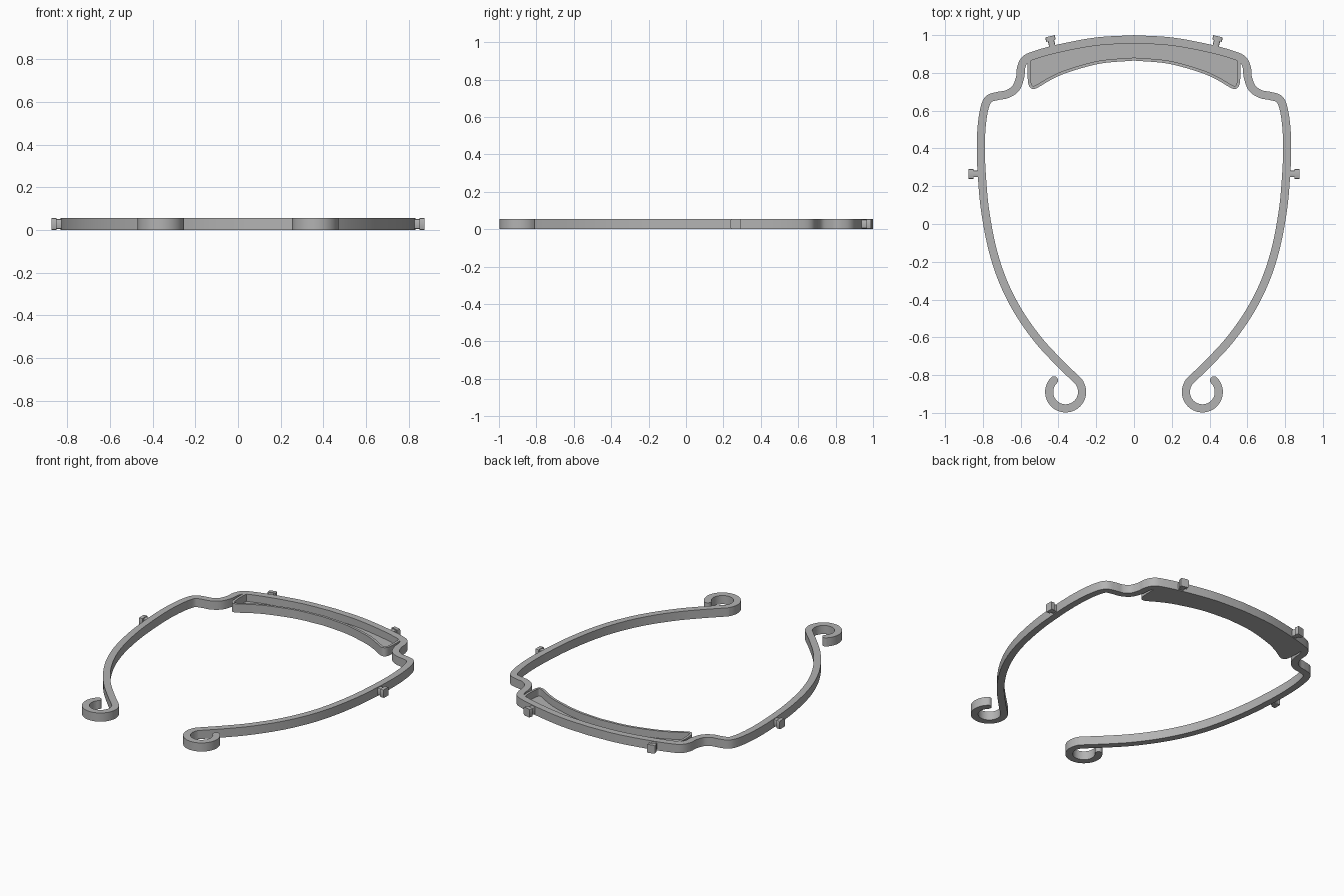
import bpy, bmesh
from math import sin, cos, pi, radians
from mathutils import Vector, Matrix

if "Cube" in bpy.data.objects:
    bpy.data.objects.remove(bpy.data.objects["Cube"])

HEIGHT = 0.056
BAND = 0.043    # width of the main band
WALL = 0.016    # width of the tray wall

grey = bpy.data.materials.new("plain grey")
grey.use_nodes = True
grey.diffuse_color = (0.45, 0.45, 0.45, 1)
grey.node_tree.nodes["Principled BSDF"].inputs["Base Color"].default_value = (0.45, 0.45, 0.45, 1)


def finish(name, bm):
    bmesh.ops.recalc_face_normals(bm, faces=bm.faces)
    mesh = bpy.data.meshes.new(name)
    bm.to_mesh(mesh)
    bm.free()
    obj = bpy.data.objects.new(name, mesh)
    bpy.context.collection.objects.link(obj)
    mesh.materials.append(grey)
    bpy.ops.object.select_all(action='DESELECT')
    obj.select_set(True)
    bpy.context.view_layer.objects.active = obj
    bpy.ops.object.shade_smooth_by_angle(angle=radians(35))
    return obj


def smooth_path(points, steps=6):
    """Smooth curve passing through every point."""
    p = [Vector(q) for q in points]
    p = [2 * p[0] - p[1]] + p + [2 * p[-1] - p[-2]]
    out = []
    for a, b, c, d in zip(p, p[1:], p[2:], p[3:]):
        for i in range(steps):
            t = i / steps
            out.append(0.5 * (2 * b + (c - a) * t + (2 * a - 5 * b + 4 * c - d) * t * t
                              + (3 * b - a - 3 * c + d) * t ** 3))
    return out + [p[-2]]


def mirrored(half):
    """Full path from a half that starts on the centre line."""
    return [Vector((-q.x, q.y)) for q in reversed(half[1:])] + half


def prism(name, outline, z0, z1):
    bm = bmesh.new()
    base = bm.faces.new([bm.verts.new((q.x, q.y, z0)) for q in outline])
    top = bmesh.ops.extrude_face_region(bm, geom=[base])["geom"]
    bmesh.ops.translate(bm, vec=(0, 0, z1 - z0),
                        verts=[v for v in top if isinstance(v, bmesh.types.BMVert)])
    bmesh.ops.triangulate(bm, faces=[f for f in bm.faces if len(f.verts) > 4])
    return finish(name, bm)


def ribbon(name, path, width, round_ends=False):
    """Upright strip of constant width along a flat path."""
    n = len(path)
    tang = [(path[min(i + 1, n - 1)] - path[max(i - 1, 0)]).normalized() for i in range(n)]
    rows = [(q, t, width / 2) for q, t in zip(path, tang)]
    if round_ends:
        r = width / 2
        arc = [(r * sin(k * pi / 12), r * cos(k * pi / 12)) for k in range(1, 6)]
        head = [(path[0] - tang[0] * d, tang[0], w) for d, w in reversed(arc)]
        tail = [(path[-1] + tang[-1] * d, tang[-1], w) for d, w in arc]
        rows = head + rows + tail
    bm = bmesh.new()
    rings = []
    for q, t, w in rows:
        side = Vector((-t.y, t.x)) * w
        rings.append([bm.verts.new((*(q + side * s), z))
                      for s, z in ((1, 0), (-1, 0), (-1, HEIGHT), (1, HEIGHT))])
    for a, b in zip(rings, rings[1:]):
        for i in range(4):
            j = (i + 1) % 4
            bm.faces.new((a[i], a[j], b[j], b[i]))
    bm.faces.new(rings[0])
    bm.faces.new(rings[-1])
    return finish(name, bm)


# Main band: bowed back, stepped shoulder, long arm, curled hook
back = [(0, 0.978), (0.2, 0.966), (0.4, 0.929), (0.53, 0.893)]
shoulder = [(0.578, 0.868), (0.598, 0.825), (0.602, 0.78), (0.625, 0.72),
            (0.67, 0.688), (0.72, 0.678), (0.768, 0.662), (0.791, 0.615)]
arm = [(0.806, 0.52), (0.811, 0.4), (0.805, 0.25), (0.788, 0.07), (0.75, -0.13),
       (0.695, -0.3), (0.615, -0.46), (0.51, -0.61), (0.4, -0.73)]
hook = [(0.362 + 0.087 * cos(radians(a)), -0.889 + 0.087 * sin(radians(a)))
        for a in range(135, 406, 15)]
half_band = smooth_path(back + shoulder + arm + hook)
ribbon("band", mirrored(half_band), BAND, round_ends=True)

# Tray: thin wall with rounded front corners, and a thin floor
front = [(0, 0.873), (0.18, 0.857), (0.35, 0.811), (0.44, 0.772), (0.505, 0.734)]
corner = [(0.533, 0.723), (0.55, 0.738), (0.556, 0.79), (0.556, 0.84), (0.548, 0.885)]
wall_path = mirrored(smooth_path(front + corner))
ribbon("tray_wall", wall_path, WALL)
back_path = mirrored(smooth_path(back))
prism("tray_floor", wall_path + back_path[::-1], 0, 0.009)


def peg(name, x, y, angle):
    """Small stud with a narrow stem and a wider head, pointing along angle."""
    bm = bmesh.new()
    for length, width, tall, start in ((0.036, 0.034, 0.046, -0.008), (0.024, 0.052, 0.054, 0.024)):
        place = Matrix.Translation((start + length / 2, 0, HEIGHT / 2))
        bmesh.ops.create_cube(bm, size=1, matrix=place @ Matrix.Diagonal((length, width, tall, 1)))
    edges = [e for e in bm.edges if abs(e.verts[0].co.x - e.verts[1].co.x) > 0.01]
    bmesh.ops.bevel(bm, geom=edges, offset=0.006, segments=2, affect='EDGES', profile=0.5)
    bmesh.ops.transform(bm, verts=bm.verts,
                        matrix=Matrix.Translation((x, y, 0)) @ Matrix.Rotation(angle, 4, 'Z'))
    finish(name, bm)


# Studs on the back and the arms
for side, label in ((1, "left"), (-1, "right")):
    peg("back_peg_" + label, side * 0.434, 0.947, pi / 2 - side * radians(13))
    peg("side_peg_" + label, side * 0.827, 0.265, 0 if side > 0 else pi)
